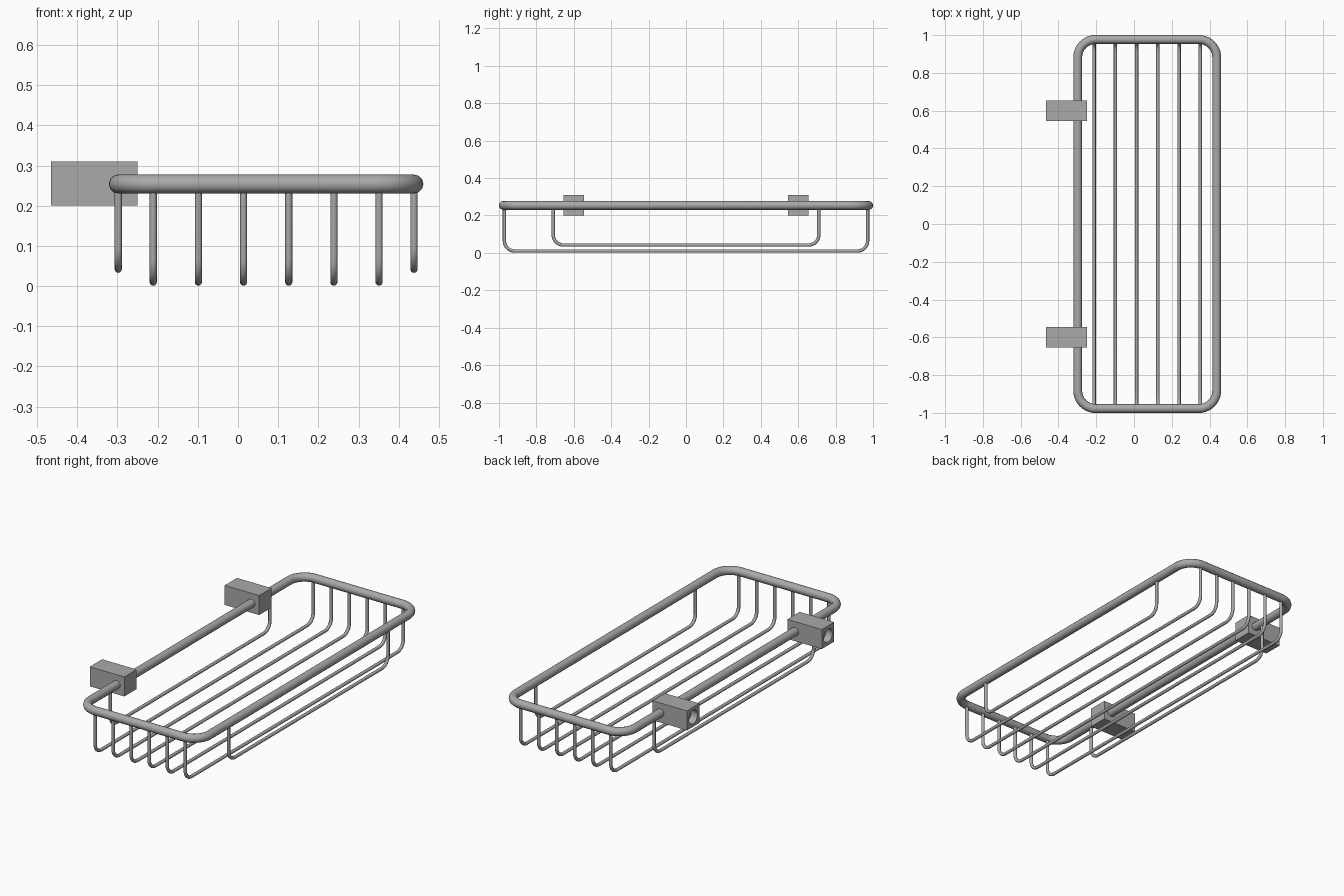
import bpy, bmesh
from math import sin, cos, pi
from mathutils import Vector

if "Cube" in bpy.data.objects:
    bpy.data.objects.remove(bpy.data.objects["Cube"])

steel = bpy.data.materials.new("brushed_steel_grey")
steel.use_nodes = True
GREY = (0.4, 0.4, 0.4, 1)
steel.diffuse_color = GREY
steel.node_tree.nodes["Principled BSDF"].inputs["Base Color"].default_value = GREY


def finish(obj):
    obj.data.materials.clear()
    obj.data.materials.append(steel)
    bpy.ops.object.select_all(action='DESELECT')
    obj.select_set(True)
    bpy.context.view_layer.objects.active = obj
    if obj.type == 'CURVE':
        bpy.ops.object.convert(target='MESH')
    bpy.ops.object.shade_smooth_by_angle(angle=0.6)


def rounded(corners, radius, closed, steps=10):
    """Path through right-angled corners, each replaced by an arc."""
    pts = []
    n = len(corners)
    for i, c in enumerate(corners):
        c = Vector(c)
        if not closed and i in (0, n - 1):
            pts.append(c)
            continue
        a = (Vector(corners[i - 1]) - c).normalized() * radius
        b = (Vector(corners[(i + 1) % n]) - c).normalized() * radius
        for k in range(steps + 1):
            t = k / steps * pi / 2
            pts.append(c + a * (1 - sin(t)) + b * (1 - cos(t)))
    return pts


def rod(name, corners, bend, thickness, closed=False):
    curve = bpy.data.curves.new(name, 'CURVE')
    curve.dimensions = '3D'
    curve.bevel_depth = thickness
    curve.bevel_resolution = 4
    curve.use_fill_caps = not closed
    pts = rounded(corners, bend, closed)
    spline = curve.splines.new('POLY')
    spline.points.add(len(pts) - 1)
    for p, co in zip(spline.points, pts):
        p.co = (*co, 1)
    spline.use_cyclic_u = closed
    obj = bpy.data.objects.new(name, curve)
    bpy.context.collection.objects.link(obj)
    finish(obj)


# Thick rim
LEFT, RIGHT, END, RIM_Z = -0.298, 0.438, 0.977, 0.254
rod("rim", [(LEFT, -END, RIM_Z), (RIGHT, -END, RIM_Z),
            (RIGHT, END, RIM_Z), (LEFT, END, RIM_Z)], 0.095, 0.0235, True)


# Thin U-shaped basket wires
def wire(name, x, y, z):
    rod(name, [(x, -y, RIM_Z), (x, -y, z), (x, y, z), (x, y, RIM_Z)], 0.055, 0.009)


for i in range(6):
    wire(f"floor_wire_{i + 1}", -0.211 + i * 0.1124, 0.971, 0.01)
wire("wall_side_wire", LEFT, 0.71, 0.042)
wire("outer_side_wire", RIGHT, 0.71, 0.042)


# Mounting blocks with a stepped screw hole in the wall face
def mount(name, y):
    n, half = 32, 0.055
    bm = bmesh.new()

    def ring(x, radius, square=False):
        verts = []
        for k in range(n):
            c, s = cos(2 * pi * k / n), sin(2 * pi * k / n)
            r = half / max(abs(c), abs(s)) if square else radius
            verts.append(bm.verts.new((x, y + r * c, RIM_Z + 0.001 + r * s)))
        return verts

    rings = [ring(-0.25, 0, True), ring(-0.465, 0, True), ring(-0.465, 0.038),
             ring(-0.425, 0.038), ring(-0.425, 0.026), ring(-0.35, 0.026)]
    for a, b in zip(rings, rings[1:]):
        for k in range(n):
            j = (k + 1) % n
            bm.faces.new((a[k], a[j], b[j], b[k]))
    bm.faces.new(rings[0])
    bm.faces.new(rings[-1])
    bmesh.ops.recalc_face_normals(bm, faces=bm.faces)
    mesh = bpy.data.meshes.new(name)
    bm.to_mesh(mesh)
    bm.free()
    obj = bpy.data.objects.new(name, mesh)
    bpy.context.collection.objects.link(obj)
    finish(obj)


mount("front_mount", -0.6)
mount("rear_mount", 0.6)
